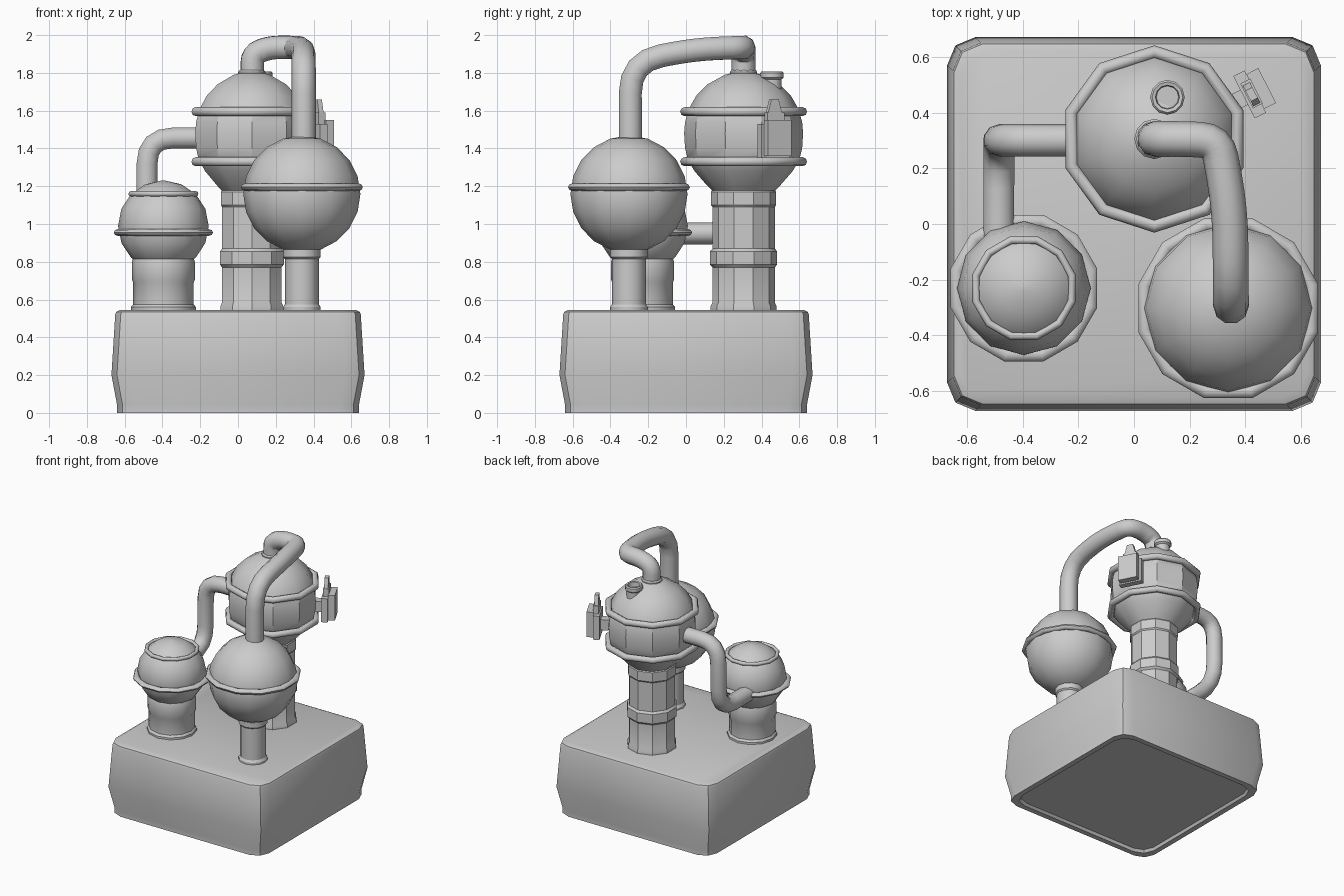
import bpy, bmesh, math
from mathutils import Vector, Matrix

cube = bpy.data.objects.get("Cube")
if cube:
    bpy.data.objects.remove(cube, do_unlink=True)

grey = bpy.data.materials.new("light_grey")
grey.use_nodes = True
COLOUR = (0.6, 0.6, 0.6, 1)
grey.diffuse_color = COLOUR
grey.node_tree.nodes["Principled BSDF"].inputs["Base Color"].default_value = COLOUR


def finish(ob, angle=32):
    ob.data.materials.clear()
    ob.data.materials.append(grey)
    bpy.ops.object.select_all(action='DESELECT')
    ob.select_set(True)
    bpy.context.view_layer.objects.active = ob
    bpy.ops.object.shade_smooth_by_angle(angle=math.radians(angle))
    return ob


def loft(name, loops, closed=False, angle=32):
    """Skin a stack of equal-length loops; cap the ends or join them in a ring."""
    bm = bmesh.new()
    rows = [[bm.verts.new(p) for p in loop] for loop in loops]
    pairs = list(zip(rows, rows[1:]))
    if closed:
        pairs.append((rows[-1], rows[0]))
    else:
        bm.faces.new(rows[0])
        bm.faces.new(rows[-1])
    for a, b in pairs:
        for i in range(len(a)):
            j = (i + 1) % len(a)
            bm.faces.new((a[i], a[j], b[j], b[i]))
    bmesh.ops.recalc_face_normals(bm, faces=bm.faces)
    mesh = bpy.data.meshes.new(name)
    bm.to_mesh(mesh)
    bm.free()
    ob = bpy.data.objects.new(name, mesh)
    bpy.context.collection.objects.link(ob)
    return finish(ob, angle)


def circle(centre, r, z, sides, turn=0.0):
    return [(centre[0] + r * math.cos(math.tau * (i + turn) / sides + math.pi / 2),
             centre[1] + r * math.sin(math.tau * (i + turn) / sides + math.pi / 2), z)
            for i in range(sides)]


def lathe(name, centre, profile, sides, turn=0.0):
    return loft(name, [circle(centre, r, z, sides, turn) for r, z in profile])


def ring(name, centre, r, z, thick, sides, turn=0.0, height=None):
    """Rounded band around a vessel or column."""
    h = height or thick
    section = [math.tau * k / 8 for k in range(8)]
    return loft(name, [circle(centre, r + thick * math.cos(a), z + h * math.sin(a), sides, turn)
                       for a in section], closed=True, angle=50)


def ball(r, z, rows=8):
    """Profile of a faceted sphere."""
    angles = [math.pi * (k + 0.06) / (rows + 0.12) for k in range(rows + 1)]
    return [(max(r * math.sin(a), 0.01), z - r * math.cos(a)) for a in angles]


def pipe(name, points, radius, bend):
    """Round tube along a path whose corners are softened to the given bend."""
    pts = [Vector(p) for p in points]
    path = [pts[0]]
    for a, b, c in zip(pts, pts[1:], pts[2:]):
        d = min(bend, (a - b).length * 0.48, (c - b).length * 0.48)
        p, q = b + (a - b).normalized() * d, b + (c - b).normalized() * d
        for k in range(5):
            t = k / 4
            path.append(p * (1 - t) ** 2 + b * 2 * t * (1 - t) + q * t * t)
    path.append(pts[-1])
    curve = bpy.data.curves.new(name, 'CURVE')
    curve.dimensions = '3D'
    curve.bevel_depth = radius
    curve.bevel_resolution = 3
    curve.use_fill_caps = True
    spline = curve.splines.new('POLY')
    spline.points.add(len(path) - 1)
    for point, co in zip(spline.points, path):
        point.co = (*co, 1)
    ob = bpy.data.objects.new(name, curve)
    bpy.context.collection.objects.link(ob)
    bpy.ops.object.select_all(action='DESELECT')
    ob.select_set(True)
    bpy.context.view_layer.objects.active = ob
    bpy.ops.object.convert(target='MESH')
    return finish(bpy.context.object, 50)


def rounded_square(half, z, corner=0.1):
    pts = []
    for k in range(4):
        for step in range(3):
            a = math.pi / 2 * k + math.pi / 4 * step
            mid = math.pi / 2 * k + math.pi / 4
            c = (half - corner) * math.sqrt(2)
            pts.append((c * math.cos(mid) + corner * math.cos(a),
                        c * math.sin(mid) + corner * math.sin(a), z))
    return pts


# Plinth with flared waist, bevelled top and recessed underside
loft("base", [rounded_square(h, z) for h, z in
              [(0.59, 0.02), (0.6, 0), (0.64, 0), (0.64, 0.04), (0.67, 0.2),
               (0.65, 0.52), (0.645, 0.535), (0.625, 0.545)]], angle=28)

# Tall rear vessel
rear = (0.073, 0.305)
lathe("rear_column", rear, [(0.175, 0.54), (0.175, 0.565), (0.165, 0.585), (0.165, 0.77),
                            (0.178, 0.785), (0.178, 0.855), (0.165, 0.87), (0.165, 1.09),
                            (0.172, 1.1), (0.172, 1.17), (0.15, 1.2)], 10)
lathe("rear_tank", rear, [(0.15, 1.16), (0.19, 1.2), (0.26, 1.28), (0.295, 1.34), (0.31, 1.4),
                          (0.315, 1.48), (0.31, 1.54), (0.29, 1.61), (0.25, 1.68),
                          (0.19, 1.74), (0.1, 1.79), (0.02, 1.81)], 10)
for label, z in (("lower", 1.33), ("upper", 1.595)):
    ring("rear_tank_" + label + "_rim", rear, 0.312, z, 0.024, 10)

# Open filler neck on the rear dome
lathe("filler_neck", (0.12, 0.455), [(0.05, 1.68), (0.05, 1.765), (0.062, 1.775), (0.062, 1.8),
                                     (0.055, 1.808), (0.043, 1.805), (0.04, 1.77)], 12)

# Small left vessel
left = (-0.395, -0.23)
lathe("small_column", left, [(0.172, 0.54), (0.172, 0.56), (0.16, 0.575), (0.16, 0.69),
                             (0.167, 0.705), (0.167, 0.8), (0.16, 0.82)], 12)
lathe("small_sphere", left, ball(0.24, 0.99), 12)
ring("small_sphere_rim", left, 0.248, 0.955, 0.024, 12, 0.5, 0.018)
ring("small_sphere_cap_rim", left, 0.178, 1.16, 0.014, 12, 0.5)

# Large front vessel
front = (0.338, -0.302)
lathe("large_column", front, [(0.1, 0.54), (0.1, 0.56), (0.09, 0.575), (0.09, 0.815),
                              (0.1, 0.825), (0.1, 0.9)], 12)
lathe("large_sphere", front, ball(0.31, 1.158, 10), 12)
ring("large_sphere_rim", front, 0.31, 1.195, 0.024, 12, 0.5, 0.02)

# Connecting pipes
pipe("overhead_pipe", [(0.348, -0.295, 1.38), (0.348, -0.295, 1.86), (0.345, 0.05, 1.925),
                       (0.3, 0.3, 1.935), (0.17, 0.305, 1.935), (0.075, 0.305, 1.9),
                       (0.075, 0.305, 1.77)], 0.064, 0.17)
lathe("overhead_pipe_flange", rear, [(0.072, 1.77), (0.072, 1.805), (0.064, 1.815)], 12)
pipe("side_pipe", [(-0.2, 0.3, 1.455), (-0.48, 0.3, 1.455), (-0.485, 0.3, 0.95),
                   (-0.485, -0.08, 0.95)], 0.058, 0.17)

# Instrument box beside the rear tank, turned to face outwards
turned = Matrix.Translation((0.435, 0.475, 0)) @ Matrix.Rotation(math.radians(27), 4, 'Z')


def block(name, x, y, bottom, top, shrink=1.0):
    """Block spanning ranges in the box frame; its top narrows by the shrink factor."""
    loops = []
    for z, s in ((bottom, 1.0), (top, shrink)):
        cx, cy = sum(x) / 2, sum(y) / 2
        dx, dy = (x[1] - x[0]) / 2, (y[1] - y[0]) / 2 * s
        loops.append([turned @ Vector((cx + i * dx, cy + j * dy, z))
                      for i, j in ((-1, -1), (1, -1), (1, 1), (-1, 1))])
    return loft(name, loops)


block("box_back", (-0.045, 0.0), (-0.085, 0.085), 1.35, 1.53)
block("box_front", (0.0, 0.048), (-0.07, 0.07), 1.36, 1.55)
block("box_mount", (-0.1, -0.04), (-0.03, 0.03), 1.4, 1.48)
block("box_fin", (-0.035, 0.005), (-0.05, 0.05), 1.52, 1.59)
block("box_fin_tip", (-0.03, -0.002), (-0.045, 0.04), 1.585, 1.66, 0.5)
